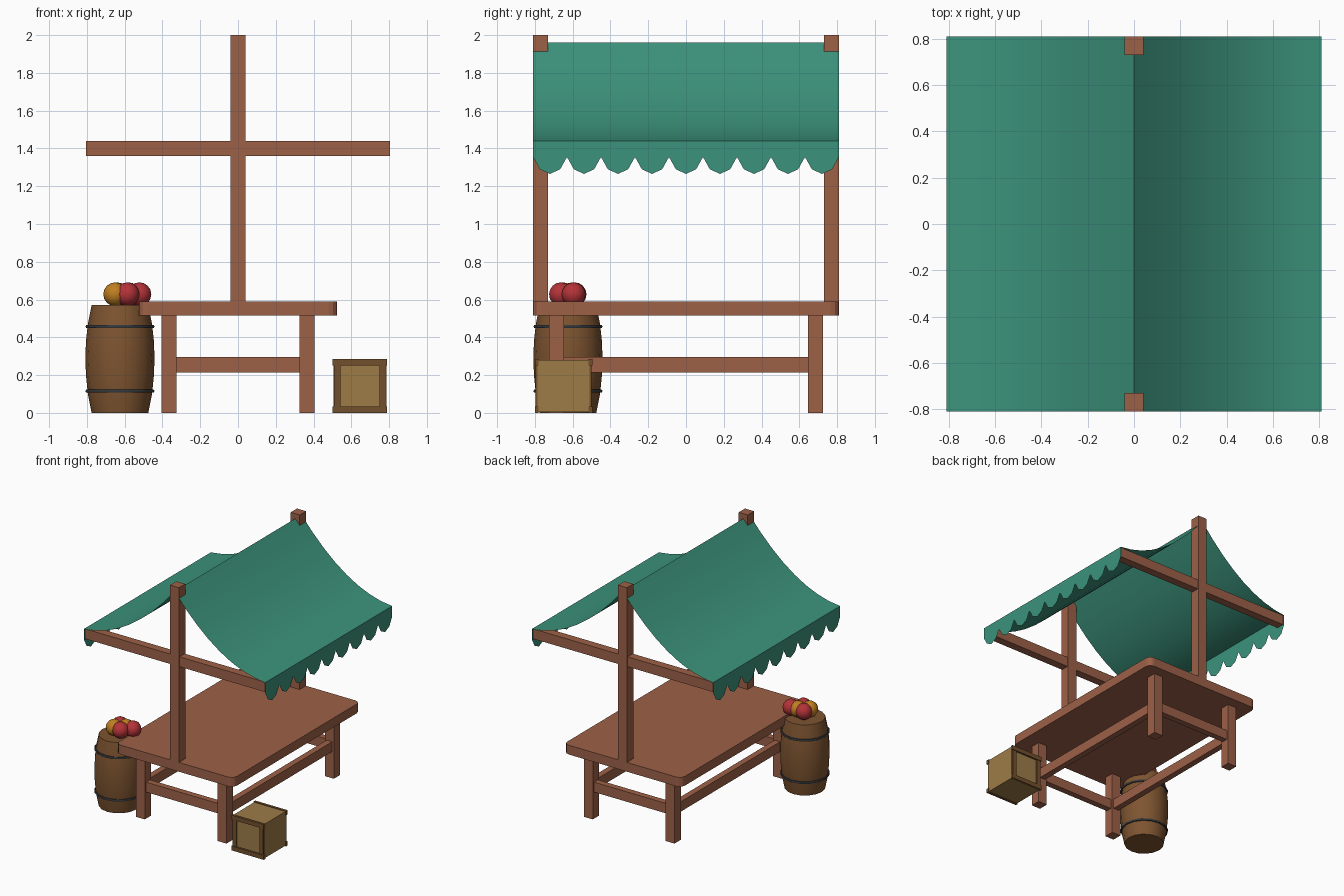
import bpy, bmesh
from math import sin, cos, pi, radians

if "Cube" in bpy.data.objects:
    bpy.data.objects.remove(bpy.data.objects["Cube"])


def mat(name, r, g, b):
    m = bpy.data.materials.new(name)
    m.diffuse_color = (r, g, b, 1)
    m.use_nodes = True
    m.node_tree.nodes["Principled BSDF"].inputs["Base Color"].default_value = m.diffuse_color
    return m


WOOD = mat("red_wood", .34, .12, .064)
CLOTH = mat("green_cloth", .045, .29, .2)
BARREL = mat("barrel_wood", .21, .09, .03)
IRON = mat("dark_iron", .035, .04, .045)
RED = mat("red_fruit", .45, .033, .04)
ORANGE = mat("orange_fruit", .52, .21, .015)
PANEL = mat("crate_panel", .34, .2, .064)
FRAME = mat("crate_frame", .17, .08, .027)


def finish(name, bm, material, smooth=None):
    me = bpy.data.meshes.new(name)
    bm.to_mesh(me)
    bm.free()
    ob = bpy.data.objects.new(name, me)
    bpy.context.collection.objects.link(ob)
    me.materials.append(material)
    if smooth:
        bpy.ops.object.select_all(action='DESELECT')
        ob.select_set(True)
        bpy.context.view_layer.objects.active = ob
        bpy.ops.object.shade_smooth_by_angle(angle=radians(smooth))
    return ob


def box(name, x, y, z, material, corner=0):
    """Box from (min, max) ranges, optionally with rounded upright corners."""
    bm = bmesh.new()
    bmesh.ops.create_cube(bm, size=1)
    for v in bm.verts:
        v.co = [r[0] if c < 0 else r[1] for c, r in zip(v.co, (x, y, z))]
    if corner:
        upright = [e for e in bm.edges
                   if abs(e.verts[0].co.z - e.verts[1].co.z) > 1e-4]
        bmesh.ops.bevel(bm, geom=upright, offset=corner, segments=3,
                        profile=.5, affect='EDGES')
    return finish(name, bm, material)


def span(c, w):
    return (c - w / 2, c + w / 2)


# Table top
box("table_top", (-.525, .525), (-.81, .81), (.515, .59), WOOD, .045)

# Legs, stretchers, posts and cross beams
for sy, end in ((-1, "front"), (1, "back")):
    for sx, side in ((-1, "left"), (1, "right")):
        box(f"{end}_{side}_leg", span(.365 * sx, .08), span(.685 * sy, .08),
            (0, .515), WOOD)
    box(f"{end}_stretcher", (-.325, .325), span(.685 * sy, .05), (.215, .295), WOOD)
    box(f"{end}_post", span(0, .08), span(.77 * sy, .08), (.59, 2), WOOD)
    box(f"{end}_beam", (-.805, .805), span(.77 * sy, .066), (1.36, 1.44), WOOD)
for sx, side in ((-1, "left"), (1, "right")):
    box(f"{side}_stretcher", span(.365 * sx, .05), (-.645, .645), (.215, .295), WOOD)

# Awning: two sagging sheets, each with a scalloped hanging edge
SEG, SCALLOPS = 8, 9
step = 1.62 / SCALLOPS
for sx, side in ((-1, "left"), (1, "right")):
    bm = bmesh.new()
    rows = []
    for i in range(SEG + 1):
        t = i / SEG
        z = 1.96 - .52 * (t + .9 * t * (1 - t))
        rows.append([bm.verts.new((sx * .81 * t, y, z)) for y in (-.81, .81)])
    for a, b in zip(rows, rows[1:]):
        f = [a[0], b[0], b[1], a[1]]
        bm.faces.new(f if sx > 0 else f[::-1])
    finish(f"{side}_awning", bm, CLOTH, 40)

    bm = bmesh.new()
    edge = [(0, 1.44), (0, 1.355), (.2, 1.29), (.5, 1.265),
            (.8, 1.29), (1, 1.355), (1, 1.44)]
    for k in range(SCALLOPS):
        f = [bm.verts.new((sx * .81, -.81 + step * (k + u), z)) for u, z in edge]
        bm.faces.new(f if sx > 0 else f[::-1])
    bmesh.ops.remove_doubles(bm, verts=bm.verts, dist=1e-4)
    finish(f"{side}_valance", bm, CLOTH)

# Barrel
BX = BY = -.625
SIDES = 16
bm = bmesh.new()
rings = []
for z, r in ((0, .15), (.1, .17), (.2, .18), (.29, .183), (.38, .18), (.47, .17), (.57, .15)):
    rings.append([bm.verts.new((BX + r * cos(2 * pi * i / SIDES),
                                BY + r * sin(2 * pi * i / SIDES), z))
                  for i in range(SIDES)])
for a, b in zip(rings, rings[1:]):
    for i in range(SIDES):
        j = (i + 1) % SIDES
        bm.faces.new((a[i], a[j], b[j], b[i]))
bm.faces.new(rings[0][::-1])
bm.faces.new(rings[-1])
finish("barrel", bm, BARREL, 40)

# Barrel hoops
for z, name in ((.115, "lower_hoop"), (.457, "upper_hoop")):
    bpy.ops.mesh.primitive_torus_add(location=(BX, BY, z), major_radius=.174,
                                     minor_radius=.009, major_segments=SIDES,
                                     minor_segments=6)
    ob = bpy.context.object
    ob.name = name
    ob.data.materials.append(IRON)
    bpy.ops.object.shade_smooth_by_angle(angle=radians(60))

# Fruit on the barrel
for n, (x, y, m) in enumerate(((-.585, -.662, RED), (-.522, -.595, RED),
                               (-.64, -.59, RED), (-.65, -.65, ORANGE),
                               (-.58, -.6, ORANGE))):
    bm = bmesh.new()
    bmesh.ops.create_uvsphere(bm, u_segments=12, v_segments=8, radius=.063)
    bmesh.ops.translate(bm, verts=bm.verts, vec=(x, y, .628))
    finish(f"fruit_{n + 1}", bm, m, 60)

# Crate with framed front and back
box("crate_body", (.505, .785), (-.785, -.51), (.005, .28), PANEL)
for y, end in (((-.8, -.78), "front"), ((-.515, -.495), "back")):
    for z, lvl in (((0, .035), "bottom"), ((.25, .285), "top")):
        box(f"crate_{end}_{lvl}_rail", (.5, .79), y, z, FRAME)
    for x, side in (((.508, .542), "left"), ((.748, .782), "right")):
        box(f"crate_{end}_{side}_stile", x, (y[0] + .004, y[1] - .004),
            (.035, .25), FRAME)
